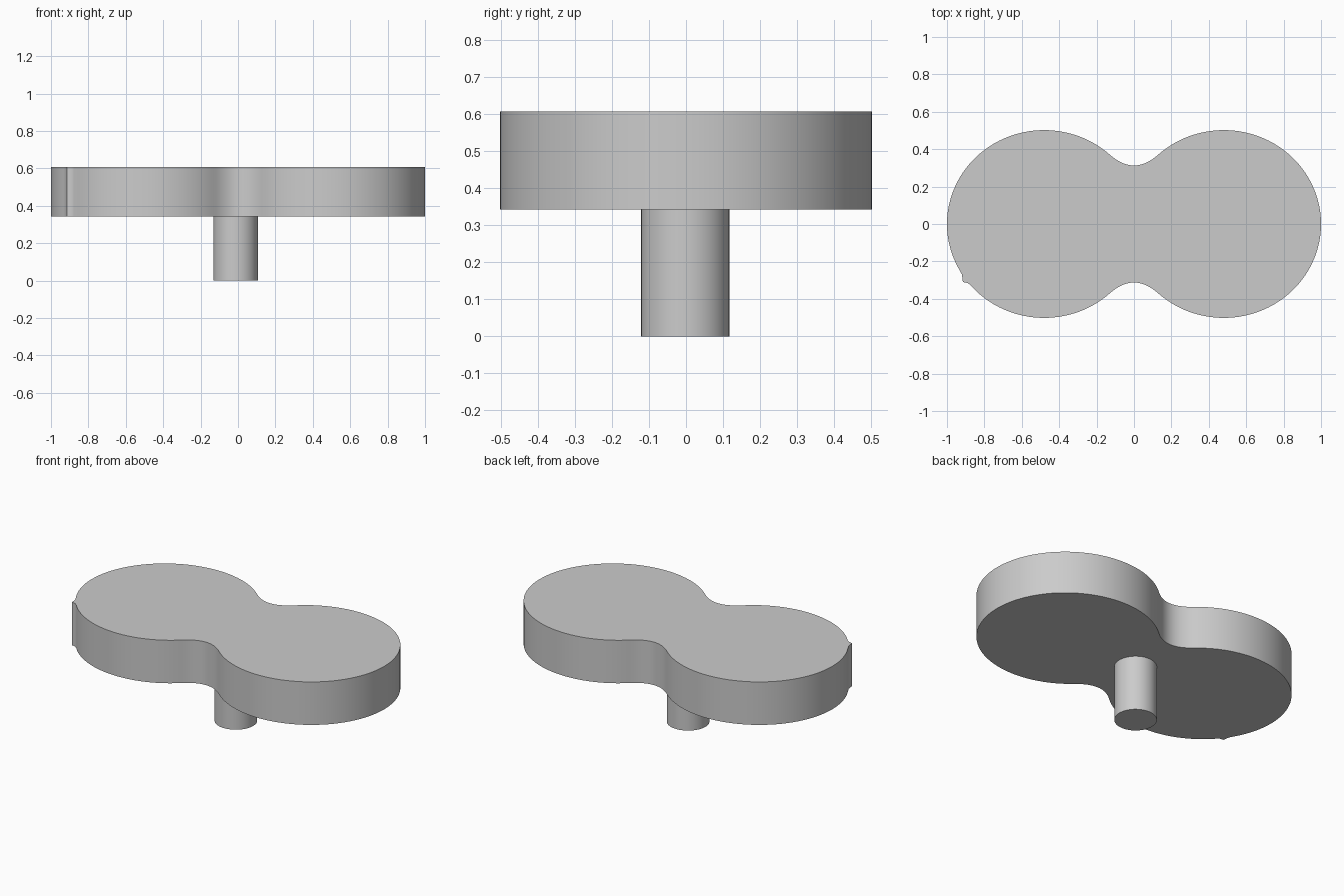
import bpy, bmesh, math

cube = bpy.data.objects.get("Cube")
if cube:
    bpy.data.objects.remove(cube, do_unlink=True)

grey = bpy.data.materials.new("plain grey")
grey.use_nodes = True
grey.diffuse_color = (0.6, 0.6, 0.6, 1)
grey.node_tree.nodes["Principled BSDF"].inputs["Base Color"].default_value = (0.6, 0.6, 0.6, 1)


def extrude_outline(name, outline, bottom, top):
    """Raise a closed outline into a smooth-sided solid."""
    bm = bmesh.new()
    base = bm.faces.new([bm.verts.new((x, y, bottom)) for x, y in outline])
    raised = bmesh.ops.extrude_face_region(bm, geom=[base], use_keep_orig=True)["geom"]
    verts = [v for v in raised if isinstance(v, bmesh.types.BMVert)]
    bmesh.ops.translate(bm, verts=verts, vec=(0, 0, top - bottom))
    bmesh.ops.recalc_face_normals(bm, faces=bm.faces)
    mesh = bpy.data.meshes.new(name)
    bm.to_mesh(mesh)
    bm.free()
    mesh.materials.append(grey)
    obj = bpy.data.objects.new(name, mesh)
    bpy.context.collection.objects.link(obj)
    bpy.ops.object.select_all(action="DESELECT")
    obj.select_set(True)
    bpy.context.view_layer.objects.active = obj
    bpy.ops.object.shade_smooth_by_angle(angle=math.radians(30))
    return obj


# Quarter outline: rounded lobe running into a concave waist
CENTRE, RX, RY = 0.48, 0.52, 0.502
WAIST_X, WAIST_Y = 0.13, 0.313
end = math.acos((WAIST_X - CENTRE) / RX)
quarter = [(CENTRE + RX * math.cos(end * i / 36), RY * math.sin(end * i / 36))
           for i in range(37)]
rise = quarter[-1][1] - WAIST_Y
quarter += [(WAIST_X * t, WAIST_Y + rise * t * t)
            for t in (i / 8 for i in range(7, -1, -1))]

# Mirror the quarter into the full figure-eight
half = quarter + [(-x, y) for x, y in quarter[-2::-1]]
lower = [(-x, -y) for x, y in half[1:-1]]

# Small raised nick on the front of the right lobe
nick = [(-0.92, -0.27), (-0.915, -0.31), (-0.89, -0.315)]
before = [p for p in lower if p[0] < -0.8 and p[1] > nick[0][1] + 0.01]
after = lower[len(before):]
after = [p for p in after if p[0] > nick[-1][0] + 0.01]
slab_outline = half + before + nick + after

extrude_outline("slab", slab_outline, 0.342, 0.607)

# Round post under the waist
post_outline = [(-0.013 + 0.119 * math.cos(math.tau * i / 48),
                 -0.002 + 0.119 * math.sin(math.tau * i / 48)) for i in range(48)]
extrude_outline("post", post_outline, 0, 0.342)
